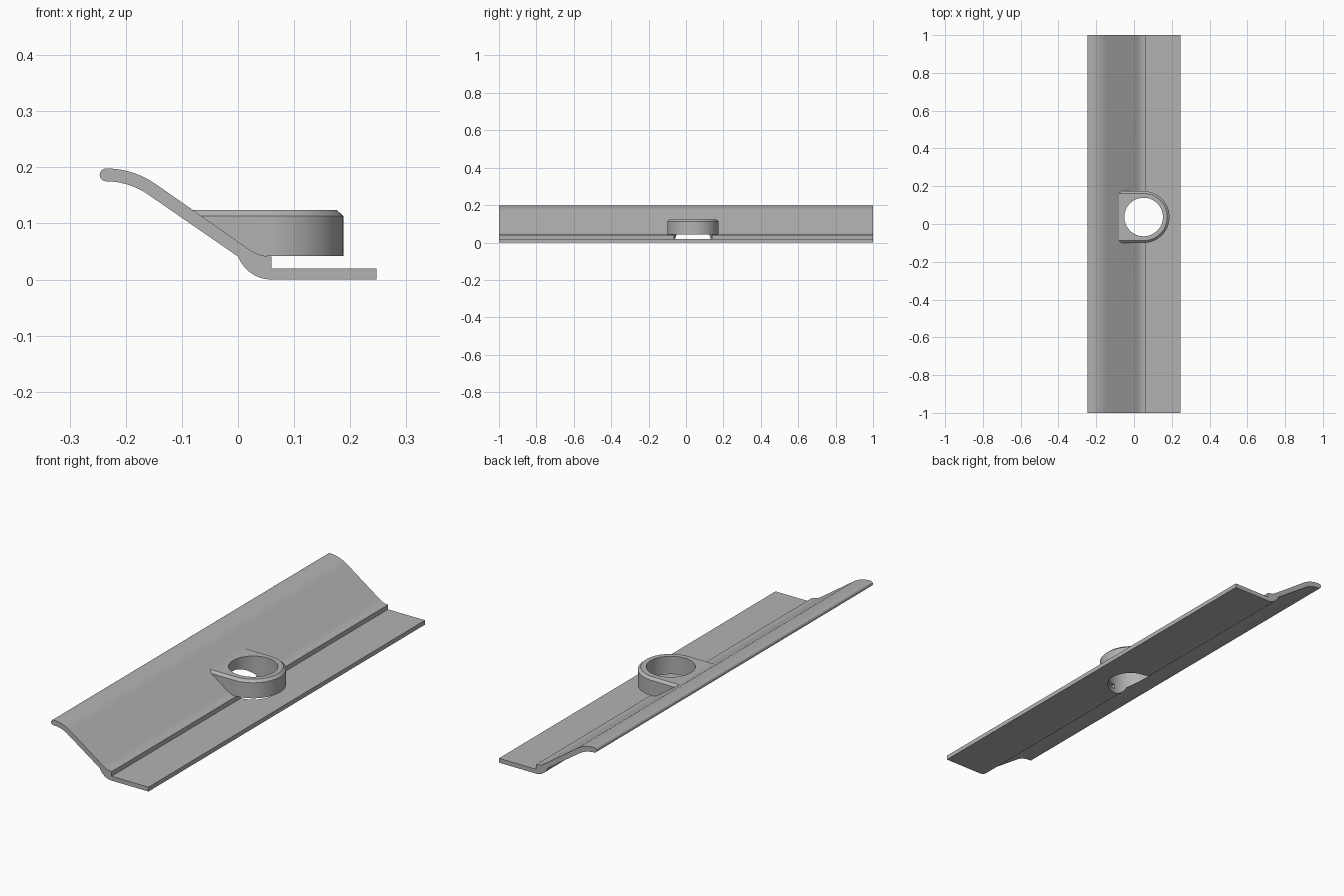
import bpy, bmesh
from math import sin, cos, pi, radians
from mathutils import Vector

if "Cube" in bpy.data.objects:
    bpy.data.objects.remove(bpy.data.objects["Cube"], do_unlink=True)

grey = bpy.data.materials.new("plain grey")
grey.use_nodes = True
colour = (0.45, 0.45, 0.45, 1)
grey.diffuse_color = colour
grey.node_tree.nodes["Principled BSDF"].inputs["Base Color"].default_value = colour


def arc(cx, cy, r, start, end, steps=12):
    """Points on a circular arc, angles in degrees."""
    angles = [radians(start + (end - start) * i / steps) for i in range(steps + 1)]
    return [(cx + r * cos(a), cy + r * sin(a)) for a in angles]


def loft(sections):
    """Closed solid through matching loops of 3D points."""
    bm = bmesh.new()
    loops = [[bm.verts.new(p) for p in s] for s in sections]
    for a, b in zip(loops, loops[1:]):
        for i in range(len(a)):
            j = (i + 1) % len(a)
            bm.faces.new((a[i], a[j], b[j], b[i]))
    bm.faces.new(loops[0][::-1])
    bm.faces.new(loops[-1])
    bmesh.ops.recalc_face_normals(bm, faces=bm.faces)
    return bm


def make_object(name, bm):
    mesh = bpy.data.meshes.new(name)
    bm.to_mesh(mesh)
    bm.free()
    mesh.materials.append(grey)
    obj = bpy.data.objects.new(name, mesh)
    bpy.context.collection.objects.link(obj)
    return obj


# Curved rail: rounded lip, slope, lower bend and flat foot
tilt = 35.4
profile = arc(-0.235, 0.1865, 0.0115, 270, 90)
profile += arc(-0.235, 0.044, 0.154, 90, 90 - tilt)[1:]
profile += arc(0.06, 0.111, 0.07, 270 - tilt, 270)
profile += [(0.06, 0.02), (0.247, 0.02), (0.247, 0)]
profile += arc(0.06, 0.064, 0.064, 270, 270 - 68.7)
profile += arc(-0.235, 0.044, 0.131, 90 - tilt, 90)[:-1]
rail = make_object("curved_rail", loft([[(x, y, z) for x, z in profile] for y in (-1, 1)]))

# D-shaped collar with a chamfered top, trimmed to sit in the slope
ring_x, ring_y, outer, bore = 0.051, 0.037, 0.137, 0.102


def collar_section(r, z):
    outline = [(-0.12, ring_y - r)] + arc(ring_x, ring_y, r, -90, 90, 48) + [(-0.12, ring_y + r)]
    return [(x, y, z) for x, y in outline]


bm = loft([collar_section(outer, 0.042), collar_section(outer, 0.113),
           collar_section(outer - 0.012, 0.124)])
normal = Vector((sin(radians(tilt)), 0, cos(radians(tilt))))
bmesh.ops.bisect_plane(bm, geom=bm.verts[:] + bm.edges[:] + bm.faces[:],
                       plane_co=Vector((0.02, 0, 0.054)) - normal * 0.004,
                       plane_no=normal, clear_inner=True)
bmesh.ops.holes_fill(bm, edges=[e for e in bm.edges if e.is_boundary])
bmesh.ops.recalc_face_normals(bm, faces=bm.faces)
collar = make_object("ring_collar", bm)

# Round bore through the collar and the rail
circle = arc(ring_x, ring_y, bore, 0, 360, 96)[:-1]
cutter = make_object("bore_cutter", loft([[(x, y, z) for x, y in circle] for z in (-0.1, 0.3)]))
cutter.hide_render = True

for obj in (rail, collar):
    cut = obj.modifiers.new("bore", "BOOLEAN")
    cut.operation = "DIFFERENCE"
    cut.solver = "EXACT"
    cut.object = cutter
    bpy.ops.object.select_all(action="DESELECT")
    obj.select_set(True)
    bpy.context.view_layer.objects.active = obj
    bpy.ops.object.modifier_apply(modifier=cut.name)
    bpy.ops.object.shade_smooth_by_angle(angle=radians(25))

bpy.data.objects.remove(cutter, do_unlink=True)
